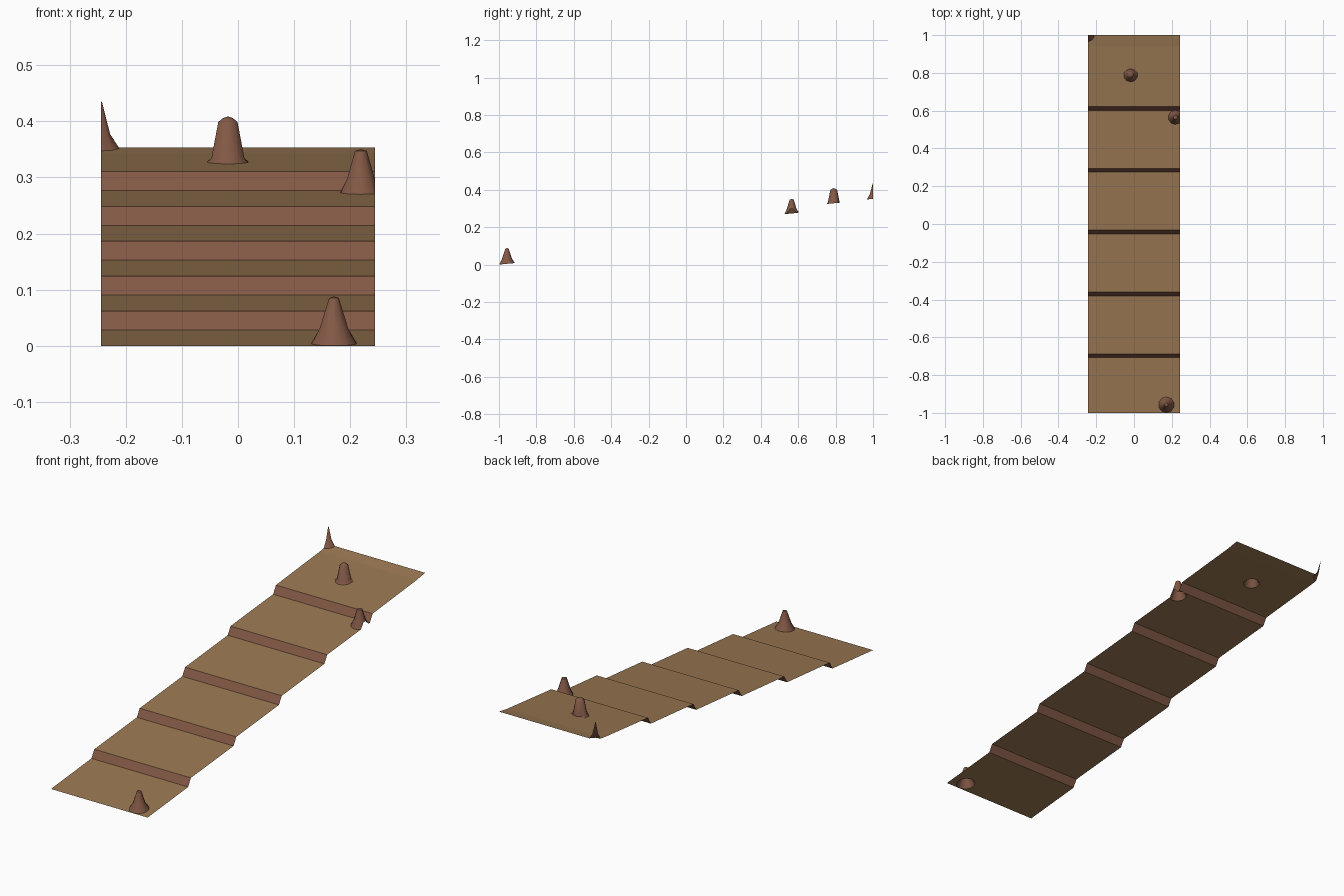
import bpy, bmesh
from math import cos, sin, pi
from mathutils import Vector

if "Cube" in bpy.data.objects:
    bpy.data.objects.remove(bpy.data.objects["Cube"])

HALF_X, HALF_Y, SIDES = 0.244, 1.0, 10


def material(name, rgb):
    m = bpy.data.materials.new(name)
    m.use_nodes = True
    m.diffuse_color = (*rgb, 1)
    m.node_tree.nodes["Principled BSDF"].inputs["Base Color"].default_value = (*rgb, 1)
    return m


sand = material("tan_ground", (0.32, 0.185, 0.085))
rock = material("brown_rock", (0.225, 0.098, 0.06))


def finish(bm, name, mats):
    mesh = bpy.data.meshes.new(name)
    bm.to_mesh(mesh)
    bm.free()
    for m in mats:
        mesh.materials.append(m)
    ob = bpy.data.objects.new(name, mesh)
    bpy.context.collection.objects.link(ob)
    return ob


# Side profile of the stepped slope: gentle treads joined by steep risers
profile = [(-HALF_Y, 0.0)]
for k in range(5):
    y, z = -0.698 + 0.3275 * k, 0.028 + 0.0622 * k
    profile += [(y - 0.01, z), (y + 0.01, z + 0.034)]
profile += [(0.94, 0.343), (HALF_Y, 0.353)]


def ground(y):
    y = max(-HALF_Y, min(HALF_Y, y))
    for (y0, z0), (y1, z1) in zip(profile, profile[1:]):
        if y <= y1:
            return z0 + (z1 - z0) * (y - y0) / (y1 - y0)


# Spikes: name, centre, and (radius, height) rings from foot to tip
flared = [(0.042, 0), (0.027, 0.026), (0.009, 0.081)]
blunt = [(0.038, 0), (0.031, 0.006), (0.018, 0.071), (0.009, 0.078)]
spikes = [
    ("front_spike", 0.171, -0.957, flared),
    ("edge_spike", 0.219, 0.565, [(0.038, 0), (0.026, 0.024), (0.011, 0.074)]),
    ("back_spike", -0.018, 0.79, blunt),
    ("corner_spike", -HALF_X, HALF_Y, [(0.034, 0), (0.017, 0.024), (0.002, 0.08)]),
]


def ring_angle(i):
    return 2 * pi * (i + 0.5) / SIDES


# Ground sheet
bm = bmesh.new()
rows = [[bm.verts.new((x, y, z)) for x in (-HALF_X, HALF_X)] for y, z in profile]
for a, b in zip(rows, rows[1:]):
    bm.faces.new((a[0], a[1], b[1], b[0]))

# Open the sheet under each hollow spike
for _, cx, cy, rings in spikes:
    inside = list(bm.faces)
    for i in range(SIDES):
        a = 2 * pi * i / SIDES
        n = Vector((cos(a), sin(a), 0))
        p = Vector((cx, cy, 0)) + n * rings[0][0] * cos(pi / SIDES)
        edges = {e for f in inside for e in f.edges}
        verts = {v for f in inside for v in f.verts}
        res = bmesh.ops.bisect_plane(bm, geom=inside + list(edges) + list(verts),
                                     plane_co=p, plane_no=n, dist=1e-6)
        faces = {f for f in res["geom"] if isinstance(f, bmesh.types.BMFace)}
        inside = [f for f in faces | {f for f in inside if f.is_valid}
                  if (f.calc_center_median() - p).dot(n) < 0]
    bmesh.ops.delete(bm, geom=inside, context='FACES')

bm.normal_update()
for f in bm.faces:
    f.material_index = 1 if abs(f.normal.z) < 0.8 else 0
finish(bm, "stepped_ground", [sand, rock])

# Spikes, trimmed where they cross the borders of the sheet
for name, cx, cy, rings in spikes:
    bm = bmesh.new()
    loops = []
    for r, h in rings:
        loop = []
        for i in range(SIDES):
            a = ring_angle(i)
            x, y = cx + r * cos(a), cy + r * sin(a)
            loop.append(bm.verts.new((x, y, h + ground(y if h == 0 else cy))))
        loops.append(loop)
    for lo, hi in zip(loops, loops[1:]):
        for i in range(SIDES):
            j = (i + 1) % SIDES
            bm.faces.new((lo[i], lo[j], hi[j], hi[i]))
    tip = bm.verts.new((cx, cy, ground(cy) + rings[-1][1] + 0.003))
    for i in range(SIDES):
        bm.faces.new((loops[-1][i], loops[-1][(i + 1) % SIDES], tip))
    for n, d in (((1, 0, 0), HALF_X), ((-1, 0, 0), HALF_X),
                 ((0, 1, 0), HALF_Y), ((0, -1, 0), HALF_Y)):
        bmesh.ops.bisect_plane(bm, geom=bm.verts[:] + bm.edges[:] + bm.faces[:],
                               plane_co=Vector(n) * d, plane_no=n, clear_outer=True)
    ob = finish(bm, name, [rock])
    bpy.ops.object.select_all(action='DESELECT')
    ob.select_set(True)
    bpy.context.view_layer.objects.active = ob
    bpy.ops.object.shade_smooth_by_angle(angle=0.7)
